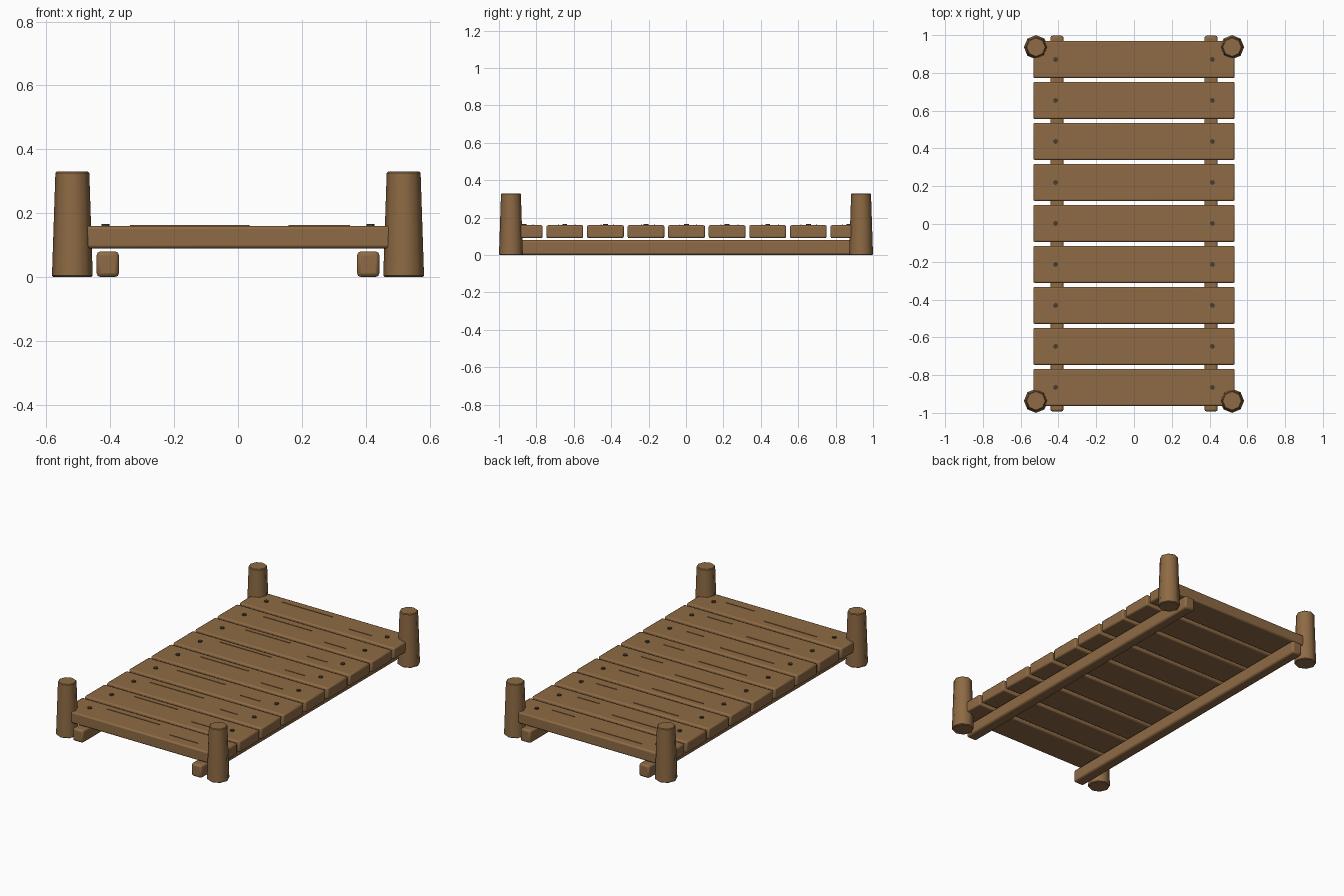
import bpy
import bmesh
import random
from mathutils import Matrix, Vector

random.seed(4)
if "Cube" in bpy.data.objects:
    bpy.data.objects.remove(bpy.data.objects["Cube"], do_unlink=True)


def make_material(name, rgb):
    mat = bpy.data.materials.new(name)
    mat.use_nodes = True
    colour = (*rgb, 1)
    mat.diffuse_color = colour
    mat.node_tree.nodes["Principled BSDF"].inputs["Base Color"].default_value = colour
    return mat


wood = make_material("brown wood", (0.27, 0.145, 0.058))
iron = make_material("dark iron", (0.065, 0.045, 0.03))


def finish(name, bm, mat, bevel=0.0, segments=2):
    mesh = bpy.data.meshes.new(name)
    bm.to_mesh(mesh)
    bm.free()
    mesh.materials.append(mat)
    obj = bpy.data.objects.new(name, mesh)
    bpy.context.collection.objects.link(obj)
    if bevel:
        mod = obj.modifiers.new("rounded edges", "BEVEL")
        mod.width = bevel
        mod.segments = segments
        mod.limit_method = "ANGLE"
        mod.angle_limit = 0.9
    bpy.ops.object.select_all(action="DESELECT")
    obj.select_set(True)
    bpy.context.view_layer.objects.active = obj
    bpy.ops.object.shade_smooth_by_angle(angle=0.85)
    return obj


def add_box(bm, centre, size):
    bmesh.ops.create_cube(bm, size=1, matrix=Matrix.Translation(centre)
                          @ Matrix.Diagonal((*size, 1)))


def add_cone(bm, sides, bottom, top, base, height):
    centre = Vector(base) + Vector((0, 0, height / 2))
    bmesh.ops.create_cone(bm, cap_ends=True, segments=sides, radius1=bottom,
                          radius2=top, depth=height,
                          matrix=Matrix.Translation(centre))


# Support beams and tapered corner posts
for side, sx in (("right", -1), ("left", 1)):
    bm = bmesh.new()
    add_box(bm, (sx * 0.408, 0.002, 0.04), (0.07, 1.99, 0.08))
    finish(side + "_beam", bm, wood, 0.012)
    for end, sy in (("front", -1), ("back", 1)):
        bm = bmesh.new()
        add_cone(bm, 8, 0.064, 0.053, (sx * 0.519, sy * 0.936, 0), 0.33)
        finish(f"{end}_{side}_post", bm, wood, 0.004, 1)

# Deck planks with raised grain ridges and nail heads
for i in range(9):
    y = 0.003 + (i - 4) * 0.217
    bm = bmesh.new()
    add_box(bm, (0, y, 0.125), (1.066, 0.197, 0.07))
    finish(f"plank_{i + 1}", bm, wood, 0.009)

    bm = bmesh.new()
    for start, end, offset in ((-0.34, 0.04, 0.05), (0.15, 0.355, -0.03)):
        a = start + random.uniform(0, 0.05)
        b = end - random.uniform(0, 0.05)
        dy = offset + random.uniform(-0.01, 0.01)
        add_box(bm, ((a + b) / 2, y + dy, 0.161), (b - a, 0.005, 0.004))
    finish(f"grain_{i + 1}", bm, wood)

    bm = bmesh.new()
    for x in (-0.415, 0.415):
        add_cone(bm, 8, 0.013, 0.013, (x, y, 0.155), 0.011)
    finish(f"nails_{i + 1}", bm, iron)
